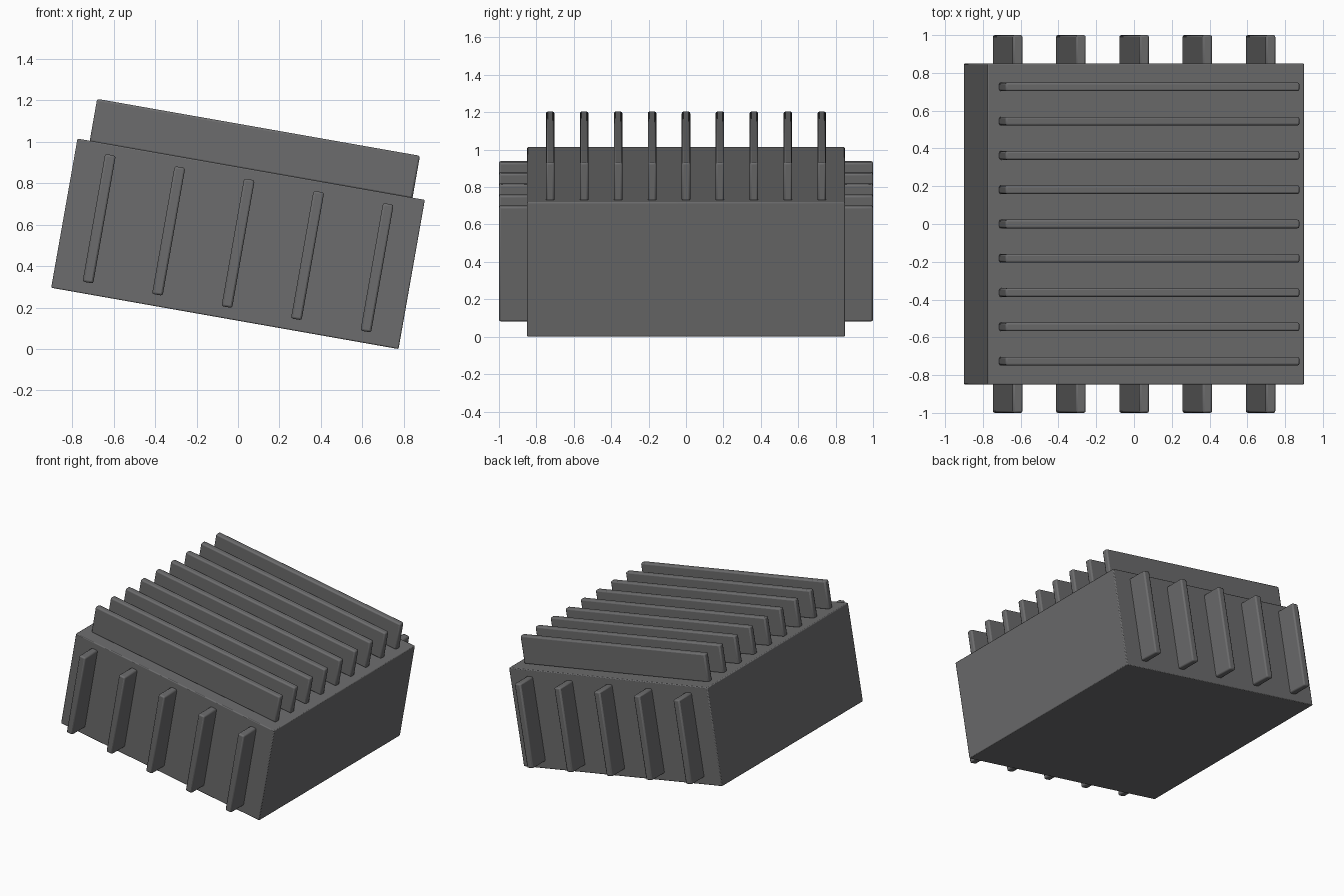
import bpy
import math
from mathutils import Matrix

if "Cube" in bpy.data.objects:
    bpy.data.objects.remove(bpy.data.objects["Cube"])

# One dark grey for the whole model
grey = bpy.data.materials.new("dark_grey")
grey.diffuse_color = (0.15, 0.15, 0.153, 1)
grey.use_nodes = True
grey.node_tree.nodes["Principled BSDF"].inputs["Base Color"].default_value = grey.diffuse_color

# The whole body is tipped 10 degrees about y, resting on its right bottom edge
TILT = Matrix.Translation((0, 0, 0.507)) @ Matrix.Rotation(math.radians(10), 4, 'Y')


def block(name, centre, size, bevel):
    """Softly bevelled box placed in the tilted frame."""
    bpy.ops.mesh.primitive_cube_add(size=1)
    ob = bpy.context.object
    ob.name = name
    ob.data.transform(Matrix.Diagonal((*size, 1)))
    ob.matrix_world = TILT @ Matrix.Translation(centre)
    ob.data.materials.append(grey)
    mod = ob.modifiers.new("edge_bevel", 'BEVEL')
    mod.width = bevel
    mod.segments = 2
    bpy.ops.object.shade_smooth_by_angle(angle=math.radians(35))
    return ob


# Main housing
block("housing", (0, 0, 0), (1.70, 1.70, 0.73), 0.006)

# Nine long fins along the top
for i in range(-4, 5):
    block(f"top_fin_{i + 5}", (0, i * 0.1815, 0.465), (1.58, 0.046, 0.21), 0.01)

# Five upright ribs on the front and on the back
for side, label in ((-1, "front"), (1, "back")):
    for i in range(-2, 3):
        block(f"{label}_rib_{i + 3}", (i * 0.34, side * 0.92, 0.003),
              (0.052, 0.16, 0.625), 0.01)
